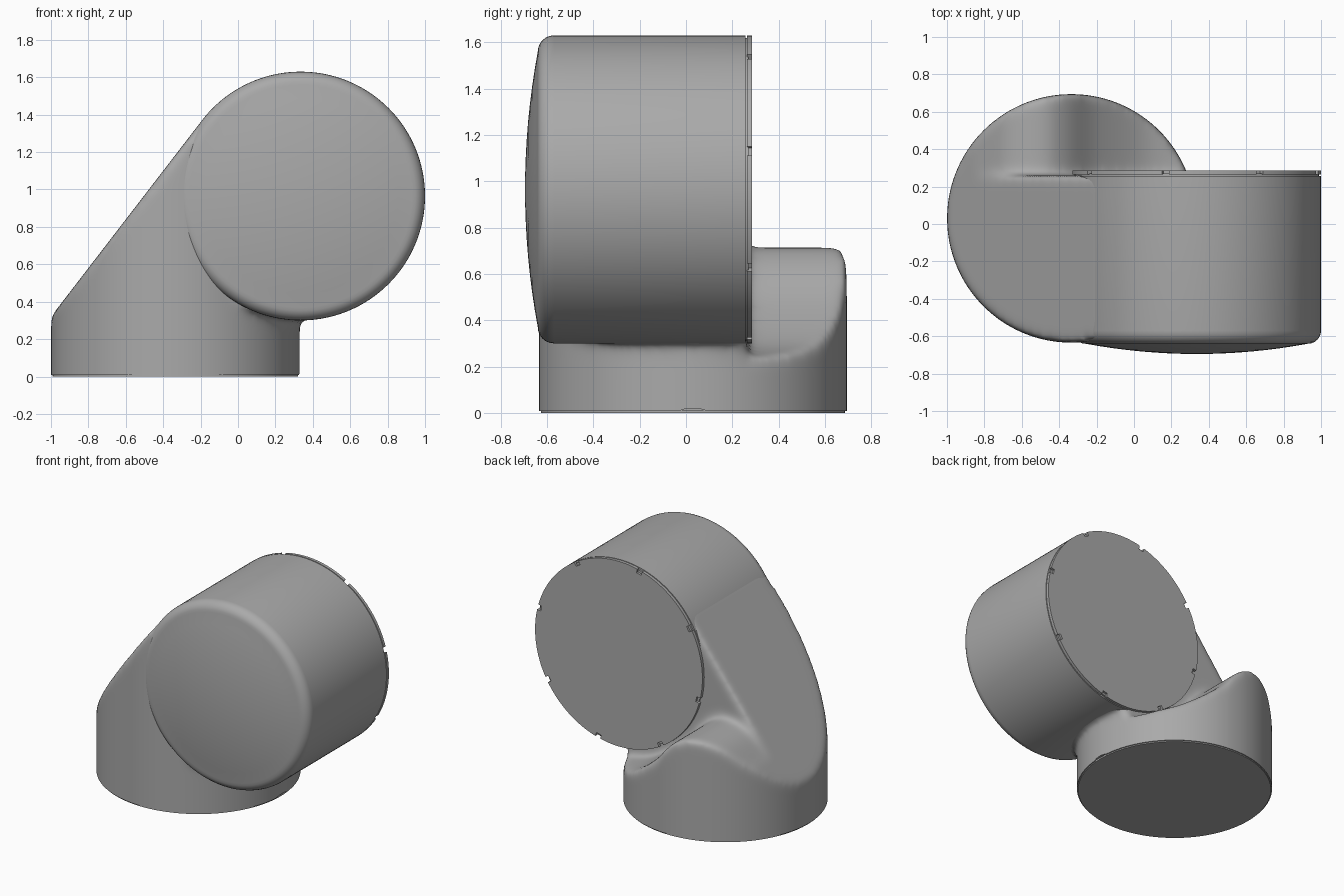
import bpy, bmesh, math
from mathutils import Matrix, Vector

R = 0.665                    # radius shared by foot column and head
CX, CY = -0.335, 0.03        # column axis
HX, HZ = 0.335, 0.965        # head axis
BACK = 0.26                  # back plane of the head

if "Cube" in bpy.data.objects:
    bpy.data.objects.remove(bpy.data.objects["Cube"])

grey = bpy.data.materials.new("matte_grey")
grey.use_nodes = True
grey.diffuse_color = (0.4, 0.4, 0.4, 1)
grey.node_tree.nodes["Principled BSDF"].inputs["Base Color"].default_value = (0.4, 0.4, 0.4, 1)


def make(name, bm, smooth=True):
    bmesh.ops.recalc_face_normals(bm, faces=bm.faces)
    me = bpy.data.meshes.new(name)
    bm.to_mesh(me)
    bm.free()
    me.materials.append(grey)
    ob = bpy.data.objects.new(name, me)
    bpy.context.collection.objects.link(ob)
    if smooth:
        shade(ob)
    return ob


def shade(ob):
    bpy.ops.object.select_all(action='DESELECT')
    ob.select_set(True)
    bpy.context.view_layer.objects.active = ob
    bpy.ops.object.shade_smooth_by_angle(angle=math.radians(35))


def prism(name, points, y0, y1):
    """Extrude an x-z outline along y."""
    bm = bmesh.new()
    face = bm.faces.new([bm.verts.new((x, y0, z)) for x, z in points])
    new = bmesh.ops.extrude_face_region(bm, geom=[face])["geom"]
    bmesh.ops.translate(bm, vec=(0, y1 - y0, 0),
                        verts=[v for v in new if isinstance(v, bmesh.types.BMVert)])
    return make(name, bm, False)


def cylinder(name, r, depth, centre, along_y=False, segs=128):
    bm = bmesh.new()
    m = Matrix.Translation(centre)
    if along_y:
        m = m @ Matrix.Rotation(math.pi / 2, 4, 'X')
    bmesh.ops.create_cone(bm, cap_ends=True, segments=segs, radius1=r, radius2=r,
                          depth=depth, matrix=m)
    return make(name, bm)


def boolean(ob, other, op):
    mod = ob.modifiers.new(op.lower(), 'BOOLEAN')
    mod.operation, mod.object, mod.solver = op, other, 'EXACT'


def bake(ob):
    """Replace the mesh by its evaluated result."""
    dg = bpy.context.evaluated_depsgraph_get()
    me = bpy.data.meshes.new_from_object(ob.evaluated_get(dg))
    ob.modifiers.clear()
    ob.data = me


def spline(pts, n=6):
    """Smooth curve through a few points."""
    p = [Vector(q) for q in pts]
    p = [2 * p[0] - p[1]] + p + [2 * p[-1] - p[-2]]
    out = []
    for a, b, c, d in zip(p, p[1:], p[2:], p[3:]):
        for i in range(n):
            t = i / n
            out.append(0.5 * (2 * b + (c - a) * t + (2 * a - 5 * b + 4 * c - d) * t * t
                              + (3 * b - a - 3 * c + d) * t ** 3))
    return [tuple(v) for v in out + [p[-2]]]


# Leaning body: tall front slab, lower saddle behind the head
tall = prism("tall_slab", [(-1.1, -0.2), (0.5, -0.2), (0.5, HZ), (-0.196, 1.365), (-1.1, 0.19)],
             -1, BACK)
crest = spline([(-0.85, 0.515), (-0.68, 0.67), (-0.5, 0.715), (-0.36, 0.65), (-0.2, 0.48),
                (0, 0.33), (0.15, 0.265), (0.335, 0.235), (0.5, 0.24)])
saddle = prism("saddle_slab", [(0.5, -0.2), (-1.1, -0.2), (-1.1, 0.19)] + crest, 0.1, 1)
column = cylinder("column", R, 3, (CX, CY, 1.3))
core = cylinder("head_core", R - 0.004, 0.8, (HX, BACK - 0.42, HZ), True)

body = tall
body.name = "leaning_body"
boolean(body, saddle, 'UNION')
boolean(body, column, 'INTERSECT')
boolean(body, core, 'UNION')
# Soften every edge and junction
rem = body.modifiers.new("remesh", 'REMESH')
rem.mode, rem.voxel_size = 'VOXEL', 0.015
soft = body.modifiers.new("soften", 'SMOOTH')
soft.factor, soft.iterations = 0.5, 36
bake(body)
for helper in (saddle, column, core):
    bpy.data.objects.remove(helper)

# Flat cut at the floor
bm = bmesh.new()
bm.from_mesh(body.data)
bmesh.ops.bisect_plane(bm, geom=bm.verts[:] + bm.edges[:] + bm.faces[:],
                       plane_co=(0, 0, 0.008), plane_no=(0, 0, 1), clear_inner=True)
bmesh.ops.holes_fill(bm, edges=[e for e in bm.edges if e.is_boundary], sides=0)
bm.to_mesh(body.data)
bm.free()

# Small cable slot at the floor
slot = cylinder("slot_cutter", 0.065, 0.06, (0, 0, 0), segs=24)
slot.data.transform(Matrix.Translation((CX + R, CY, 0)) @ Matrix.Diagonal((1, 1, 0.3, 1))
                    @ Matrix.Rotation(math.pi / 2, 4, 'Y'))
slot.hide_render = True
slot.hide_set(True)
boolean(body, slot, 'DIFFERENCE')
bake(body)
bpy.data.objects.remove(slot)
shade(body)

# Foot plate
cylinder("foot_plate", R - 0.008, 0.012, (CX, CY, 0.006))

# Head: domed front, rounded rim, straight barrel, thin groove
profile = [(0.595 * i / 8, -0.695 + 0.055 * (i / 8) ** 2) for i in range(9)]
profile += [(0.595 + 0.07 * math.sin(a), -0.57 - 0.07 * math.cos(a))
            for a in (math.radians(d) for d in range(15, 91, 15))]
profile += [(R, BACK - 0.003), (R - 0.012, BACK - 0.003), (R - 0.012, BACK + 0.01),
            (0, BACK + 0.01)]
bm = bmesh.new()
vs = [bm.verts.new((HX + r, y, HZ)) for r, y in profile]
edges = [bm.edges.new(pair) for pair in zip(vs, vs[1:])]
bmesh.ops.spin(bm, geom=vs + edges, cent=(HX, 0, HZ), axis=(0, 1, 0),
               angle=math.tau, steps=128, use_duplicate=False)
bmesh.ops.remove_doubles(bm, verts=bm.verts, dist=1e-4)
make("head_barrel", bm)

# Back cover with eight notches around the rim
outline = []
for k in range(8):
    mid = math.radians(14.5 + 45 * k)
    half = 0.03
    for a, r in ((-half, R), (-half, R - 0.028), (half, R - 0.028), (half, R)):
        outline.append((HX + r * math.cos(mid + a), HZ + r * math.sin(mid + a)))
    for i in range(1, 16):
        a = mid + half + (math.pi / 4 - 2 * half) * i / 16
        outline.append((HX + R * math.cos(a), HZ + R * math.sin(a)))
cover = prism("back_cover", outline, BACK + 0.004, 0.285)
shade(cover)
